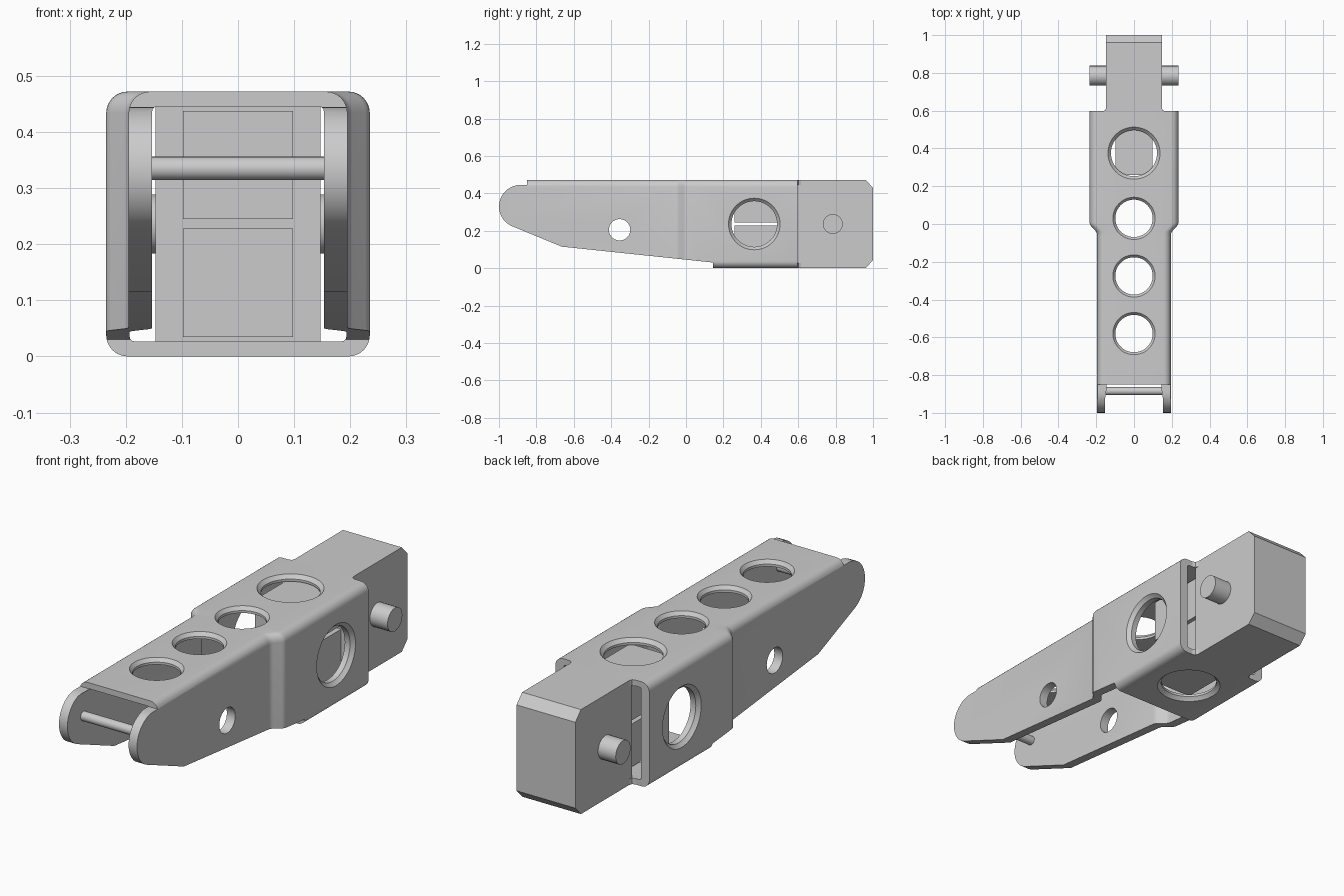
import bpy, bmesh, math
from mathutils import Matrix

if "Cube" in bpy.data.objects:
    bpy.data.objects.remove(bpy.data.objects["Cube"])

H = 0.472   # overall height
MID = H / 2


def to_object(name, bm, smooth=True):
    bmesh.ops.recalc_face_normals(bm, faces=bm.faces)
    mesh = bpy.data.meshes.new(name)
    bm.to_mesh(mesh)
    bm.free()
    ob = bpy.data.objects.new(name, mesh)
    bpy.context.collection.objects.link(ob)
    if smooth:
        shade(ob)
    return ob


def activate(ob):
    bpy.ops.object.select_all(action='DESELECT')
    ob.select_set(True)
    bpy.context.view_layer.objects.active = ob


def shade(ob):
    activate(ob)
    bpy.ops.object.shade_smooth_by_angle(angle=math.radians(30))


def skin(name, rings, smooth=False):
    """Bridge equal-length rings of points and cap both ends."""
    bm = bmesh.new()
    loops = [[bm.verts.new(p) for p in r] for r in rings]
    n = len(loops[0])
    for a, b in zip(loops, loops[1:]):
        for i in range(n):
            j = (i + 1) % n
            bm.faces.new((a[i], a[j], b[j], b[i]))
    bm.faces.new(loops[0])
    bm.faces.new(loops[-1])
    return to_object(name, bm, smooth)


def section(y, w, z0, z1, r, seg=6):
    """Rounded rectangle across x and z at depth y."""
    pts = []
    for k, (sx, cz) in enumerate(((1, z1 - r), (-1, z1 - r), (-1, z0 + r), (1, z0 + r))):
        for s in range(seg + 1):
            a = math.pi / 2 * (k + s / seg)
            pts.append((sx * (w - r) + r * math.cos(a), y, cz + r * math.sin(a)))
    return pts


def prism(name, yz, w):
    return skin(name, [[(x, y, z) for y, z in yz] for x in (-w, w)])


def lathe(name, profile, axis, centre, smooth=False, n=48):
    """Turned solid from (radius, distance) pairs along the x or z axis."""
    ob = skin(name, [[(r * math.cos(2 * math.pi * i / n), r * math.sin(2 * math.pi * i / n), t)
                      for i in range(n)] for r, t in profile])
    m = Matrix.Translation(centre)
    if axis == 'X':
        m = m @ Matrix.Rotation(math.pi / 2, 4, 'Y')
    ob.data.transform(m)
    if smooth:
        shade(ob)
    return ob


def boolean(ob, cutter, op='DIFFERENCE'):
    mod = ob.modifiers.new("cut", 'BOOLEAN')
    mod.operation, mod.solver, mod.object = op, 'EXACT', cutter
    activate(ob)
    bpy.ops.object.modifier_apply(modifier=mod.name)
    bpy.data.objects.remove(cutter, do_unlink=True)


# Shell: narrow nose stepping out to a wider rear sleeve
stations = [(-1.05, 0.195), (-0.058, 0.195), (-0.048, 0.197), (-0.038, 0.203),
            (-0.012, 0.227), (-0.003, 0.233), (0.008, 0.235), (0.597, 0.235)]
shell = skin("bracket_shell", [section(y, w, 0, H, 0.038) for y, w in stations])

# Side outline with rounded nose and sloping underside
cy, cz, r = -0.885, 0.33, 0.115
nose = [(cy + r * math.cos(a), cz + r * math.sin(a))
        for a in (math.radians(245 - 155 * i / 16) for i in range(17))]
outline = [(0.7, -0.1), (0.145, -0.1), (0.145, 0.03), (-0.665, 0.115)] + nose + \
          [(-0.85, cz + r - 0.0005), (-0.85, 0.6), (0.7, 0.6)]
nose_top = 4 + len(nose) - 1
outline[nose_top] = (cy, cz + r - 0.0005)
boolean(shell, prism("side_outline", outline, 0.5), 'INTERSECT')

# Hollow interior, open at both ends
inner = [(y + 0.008 if -0.1 < y < 0.1 else y, w - 0.042) for y, w in stations]
inner[0] = (-1.1, inner[0][1])
inner[-1] = (0.7, inner[-1][1])
boolean(shell, skin("cavity", [section(y, w, 0.027, 0.445, 0.008, 3) for y, w in inner]))


# Countersunk lightening holes
def countersink(r_out, r_in, half, depth=0.016):
    top = [(r_in, half - depth), (r_out - 0.004, half - 0.005),
           (r_out, half), (r_out, half + 0.05)]
    return [(a, -t) for a, t in reversed(top)] + top


boolean(shell, lathe("cut", countersink(0.138, 0.122, MID), 'Z', (0, 0.375, MID)))
boolean(shell, lathe("cut", countersink(0.138, 0.122, 0.235), 'X', (0, 0.365, MID)))
for y in (0.03, -0.275, -0.58):
    rim = [p for p in countersink(0.112, 0.099, MID) if p[1] > 0]
    boolean(shell, lathe("cut", [(0.099, 0.0)] + rim, 'Z', (0, y, MID)))

# Plain side holes in the nose plates
boolean(shell, lathe("cut", [(0.057, -0.4), (0.057, 0.4)], 'X', (0, -0.355, 0.205)))
shade(shell)

# Rear block with chamfered end
prism("rear_block", [(0.597, 0), (0.96, 0), (1, 0.042), (1, H - 0.042), (0.96, H), (0.597, H)], 0.147)

# Small gusset corners joining the sleeve plates to the block
for side in (-1, 1):
    for z0, z1 in ((0, 0.027), (0.445, H)):
        tri = [(0.147, 0.597), (0.165, 0.597), (0.152, 0.602), (0.147, 0.615)]
        skin("corner_web", [[(side * x, y, z) for x, y in tri] for z in (z0, z1)])

# Twin inner bars reaching forward from the block
for name, z0, z1 in (("lower_bar", 0.035, 0.228), ("upper_bar", 0.245, 0.437)):
    prism(name, [(0.26, z0), (0.597, z0), (0.597, z1), (0.26, z1)], 0.098)

# Cross pins
lathe("rear_pin", [(0.053, -0.235), (0.053, 0.235)], 'X', (0, 0.785, MID), True, 24)
lathe("front_pin", [(0.021, -0.16), (0.021, 0.16)], 'X', (0, -0.885, 0.335), True, 24)
